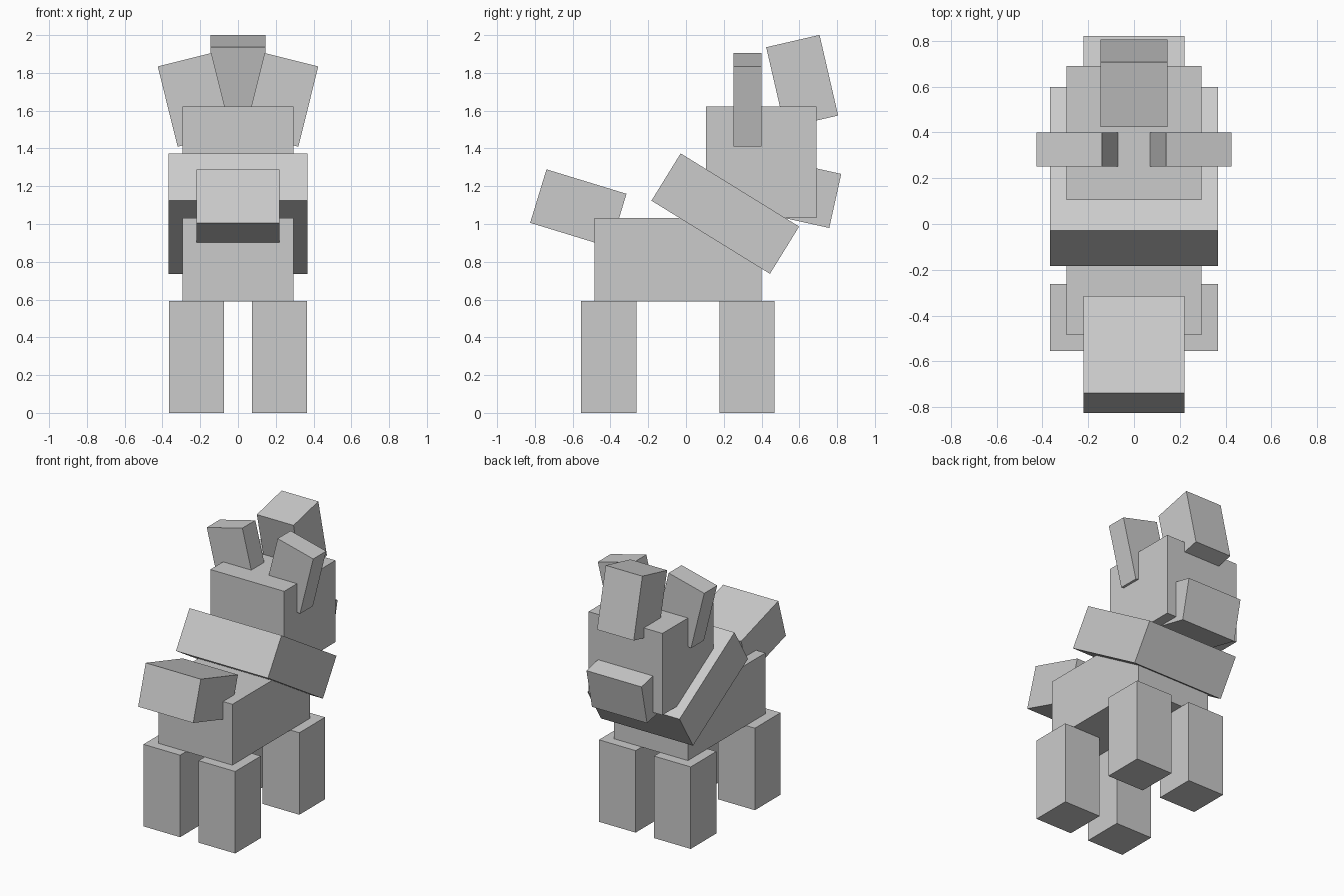
import bpy
from math import radians

if "Cube" in bpy.data.objects:
    bpy.data.objects.remove(bpy.data.objects["Cube"])


def box(name, size, center, rx=0, ry=0):
    """Flat-faced block, tilted about x or y (degrees)."""
    bpy.ops.mesh.primitive_cube_add(size=1, location=center,
                                    rotation=(radians(rx), radians(ry), 0))
    ob = bpy.context.object
    ob.name = name
    ob.scale = size
    bpy.ops.object.transform_apply(location=False, rotation=False, scale=True)
    return ob


# Trunk, neck ruff and head
box("body", (0.59, 0.885, 0.44), (0, -0.043, 0.811))
box("neck_ruff", (0.735, 0.737, 0.294), (0, 0.208, 1.055), rx=-31.7)
box("head", (0.59, 0.585, 0.59), (0, 0.398, 1.326))
box("muzzle", (0.44, 0.295, 0.293), (0, 0.646, 1.123 + 0.031), rx=-12.5)

# Tuft above the face, and tail
box("forelock", (0.293, 0.29, 0.438), (0, 0.615, 1.755), rx=13)
box("tail", (0.44, 0.443, 0.296), (0, -0.57, 1.083), rx=-17)

# Mirrored ears and legs
for side, s in (("left", -1), ("right", 1)):
    box(f"{side}_ear", (0.293, 0.148, 0.438), (s * 0.23, 0.325, 1.657), ry=s * 14)
    for end, y in (("tail_end", -0.409), ("head_end", 0.323)):
        box(f"{side}_{end}_leg", (0.293, 0.293, 0.592), (s * 0.22, y, 0.296))
